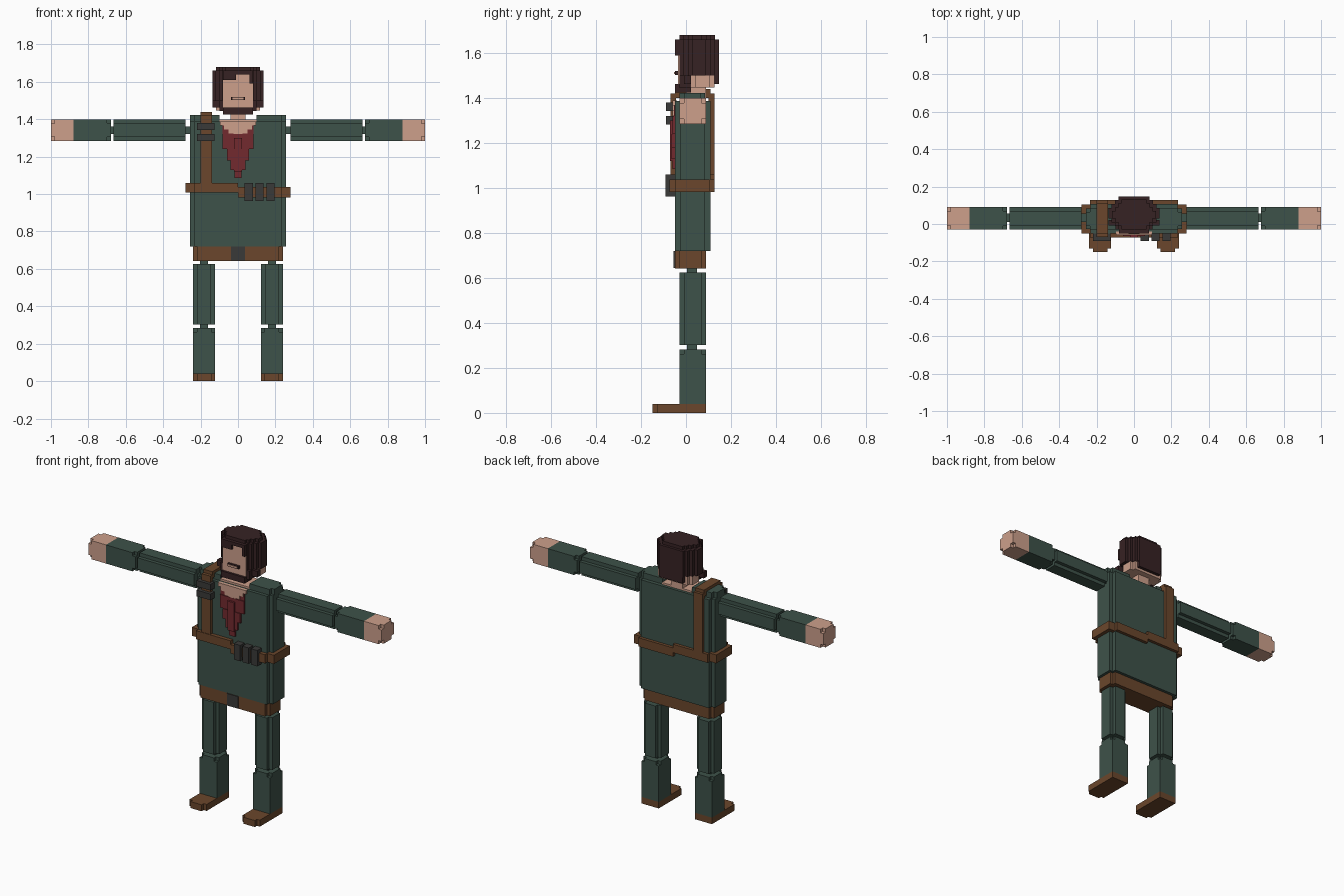
import bpy, bmesh
from mathutils import Vector

if "Cube" in bpy.data.objects:
    bpy.data.objects.remove(bpy.data.objects["Cube"])


def material(name, rgb):
    m = bpy.data.materials.new(name)
    m.diffuse_color = (*rgb, 1)
    m.use_nodes = True
    m.node_tree.nodes["Principled BSDF"].inputs["Base Color"].default_value = m.diffuse_color
    return m


GREEN = material("dark green cloth", (0.048, 0.084, 0.067))
BROWN = material("brown leather", (0.145, 0.062, 0.025))
SKIN = material("skin", (0.61, 0.35, 0.26))
HAIR = material("dark hair", (0.037, 0.016, 0.017))
RED = material("red cloth", (0.17, 0.023, 0.028))
GREY = material("dark grey metal", (0.042, 0.042, 0.040))


def prism(name, x, y, z, mat, axis=2, steps=((0, 0),)):
    """Block along an axis whose four long corners are cut into steps (inset u, inset v)."""
    rng = [x, y, z]
    ua, va = [(1, 2), (2, 0), (0, 1)][axis]
    mid = [(a + b) / 2 for a, b in rng]
    hu, hv = [(rng[i][1] - rng[i][0]) / 2 for i in (ua, va)]
    # stepped quarter outline, then mirrored into the other quadrants
    quarter = []
    for i, (du, dv) in enumerate(steps):
        if i:
            quarter.append((hu - du, hv - steps[i - 1][1]))
        quarter.append((hu - du, hv - dv))
    outline = quarter + [(-u, v) for u, v in reversed(quarter)]
    outline += [(-u, -v) for u, v in outline]
    bm = bmesh.new()
    verts = []
    for u, v in outline:
        p = [0, 0, 0]
        p[axis], p[ua], p[va] = rng[axis][0], mid[ua] + u, mid[va] + v
        verts.append(bm.verts.new(p))
    face = bm.faces.new(verts)
    ext = bmesh.ops.extrude_face_region(bm, geom=[face])["geom"]
    shift = Vector((0, 0, 0))
    shift[axis] = rng[axis][1] - rng[axis][0]
    bmesh.ops.translate(bm, vec=shift, verts=[e for e in ext if isinstance(e, bmesh.types.BMVert)])
    bmesh.ops.recalc_face_normals(bm, faces=bm.faces)
    me = bpy.data.meshes.new(name)
    bm.to_mesh(me)
    bm.free()
    me.materials.append(mat)
    ob = bpy.data.objects.new(name, me)
    bpy.context.collection.objects.link(ob)
    return ob


def notch(n):
    return ((0, n), (n, 0))


def side(s, a, b):
    return (a, b) if s > 0 else (-b, -a)


LIMB_Y = (-0.03, 0.09)
ARM_Z = (1.285, 1.40)

for s, label in ((-1, "left"), (1, "right")):
    # Arms
    def arm(part, a, b, mat, steps=((0, 0),), y=LIMB_Y, z=ARM_Z):
        prism(f"{label}_{part}", side(s, a, b), y, z, mat, 0, steps)
    arm("upper_arm", 0.28, 0.665, GREEN, notch(0.022))
    for part, a, b in (("shoulder_joint", 0.25, 0.28), ("elbow_joint", 0.665, 0.68)):
        arm(part, a, b, GREEN, y=(0.01, 0.055), z=(1.32, 1.362))
    arm("forearm_cap", 0.68, 0.70, GREEN, notch(0.02))
    arm("forearm", 0.70, 0.88, GREEN)
    arm("hand", 0.88, 0.98, SKIN)
    arm("hand_tip", 0.98, 1.0, SKIN, notch(0.022))

    # Legs
    def leg(part, z0, z1, mat, steps=((0, 0),), x=(0.123, 0.24), y=LIMB_Y):
        prism(f"{label}_{part}", side(s, *x), y, (z0, z1), mat, 2, steps)
    leg("upper_leg", 0.303, 0.625, GREEN, notch(0.022))
    for part, z0, z1 in (("hip_joint", 0.625, 0.645), ("knee_joint", 0.283, 0.303)):
        leg(part, z0, z1, GREEN, x=(0.16, 0.203), y=(0.005, 0.05))
    leg("lower_leg_cap", 0.262, 0.283, GREEN, notch(0.02))
    leg("lower_leg", 0.04, 0.262, GREEN)
    leg("sole", 0, 0.04, BROWN, y=(-0.13, 0.09))
    leg("toe", 0, 0.04, BROWN, x=(0.143, 0.22), y=(-0.15, -0.13))

    # Shoulder pads beside the neck
    prism(f"{label}_shoulder", side(s, 0.1, 0.235), (-0.03, 0.085), (1.38, 1.423), GREEN)
    prism(f"{label}_shoulder_edge", side(s, 0.235, 0.257), (-0.01, 0.065), (1.38, 1.423), GREEN)

    # Belt halves at slightly different heights
    bz = (1.008, 1.06) if s < 0 else (0.983, 1.037)
    prism(f"{label}_belt", side(s, 0, 0.235), (-0.073, 0.127), bz, BROWN)
    prism(f"{label}_belt_side", side(s, 0.235, 0.28), (-0.05, 0.105), bz, BROWN)

# Torso and hips
prism("torso", (-0.257, 0.257), (-0.05, 0.108), (0.72, 1.388), GREEN, 2, notch(0.024))
prism("hips", (-0.24, 0.24), (-0.05, 0.09), (0.643, 0.72), BROWN, 2, notch(0.02))
prism("buckle", (-0.038, 0.038), (-0.055, -0.045), (0.645, 0.719), GREY)

# Shoulder strap, front, over the top and down the back
SX = (-0.20, -0.14)
prism("strap_front", SX, (-0.07, -0.045), (1.03, 1.42), BROWN)
prism("strap_top", SX, (-0.05, 0.11), (1.40, 1.44), BROWN)
prism("strap_back", SX, (0.10, 0.127), (1.03, 1.42), BROWN)

# Pouches on the strap and belt
for i, z0 in enumerate((1.283, 1.343)):
    prism(f"strap_pouch_{i}", (-0.22, -0.125), (-0.09, -0.045), (z0, z0 + 0.038), GREY)
for i in range(3):
    x0 = 0.036 + i * 0.0585
    prism(f"belt_pouch_{i}", (x0, x0 + 0.043), (-0.092, -0.045), (0.962, 1.06), GREY)

# Scarf, narrowing downwards
for i, (z0, z1, w, y0) in enumerate(((1.32, 1.37, 0.082, -0.054), (1.24, 1.32, 0.082, -0.06),
                                     (1.18, 1.24, 0.06, -0.064), (1.13, 1.18, 0.04, -0.064),
                                     (1.085, 1.13, 0.02, -0.06))):
    prism(f"scarf_{i}", (-w, w), (y0, -0.04), (z0, z1), RED)
prism("scarf_fold", (-0.022, 0.022), (-0.072, -0.04), (1.12, 1.30), RED)

# Neck and open collar
prism("neck", (-0.04, 0.04), (0.0, 0.09), (1.38, 1.46), SKIN)
prism("collar_skin", (-0.1, 0.1), (-0.03, 0.09), (1.38, 1.40), SKIN)
for i, w in enumerate((0.096, 0.075, 0.05, 0.025)):
    z1 = 1.389 - i * 0.022
    prism(f"open_collar_{i}", (-w, w), (-0.059, -0.04), (z1 - 0.022, z1), SKIN)

# Head: hair mass with stepped corners
STEPS = ((0, 0.06), (0.018, 0.038), (0.036, 0.018), (0.055, 0))
prism("hair", (-0.137, 0.137), (-0.03, 0.146), (1.50, 1.66), HAIR, 2, STEPS)
prism("hair_top", (-0.118, 0.118), (-0.03, 0.13), (1.66, 1.68), HAIR, 2, STEPS[:3] + ((0.05, 0),))
prism("hair_nape", (-0.08, 0.08), (0.126, 0.146), (1.462, 1.50), HAIR)
prism("fringe", (-0.08, 0.08), (-0.05, -0.02), (1.64, 1.66), HAIR)
prism("fringe_side", (-0.08, -0.01), (-0.05, -0.02), (1.61, 1.64), HAIR)
prism("fringe_lock", (0.062, 0.08), (-0.05, -0.02), (1.59, 1.64), HAIR)

# Lower head, face and beard
prism("jaw", (-0.117, 0.117), (0.02, 0.126), (1.447, 1.50), SKIN, 2, notch(0.02))
prism("face", (-0.08, 0.08), (-0.036, -0.029), (1.462, 1.64), SKIN)
prism("beard_sides", (-0.137, 0.137), (-0.008, 0.022), (1.462, 1.50), HAIR)
prism("beard", (-0.10, 0.10), (-0.03, 0.022), (1.445, 1.50), HAIR)
prism("beard_chin", (-0.08, 0.08), (-0.05, 0.022), (1.425, 1.462), HAIR)
prism("mouth", (-0.038, 0.038), (-0.05, -0.03), (1.502, 1.52), HAIR)
prism("lips", (-0.03, 0.03), (-0.053, -0.049), (1.506, 1.516), SKIN)
